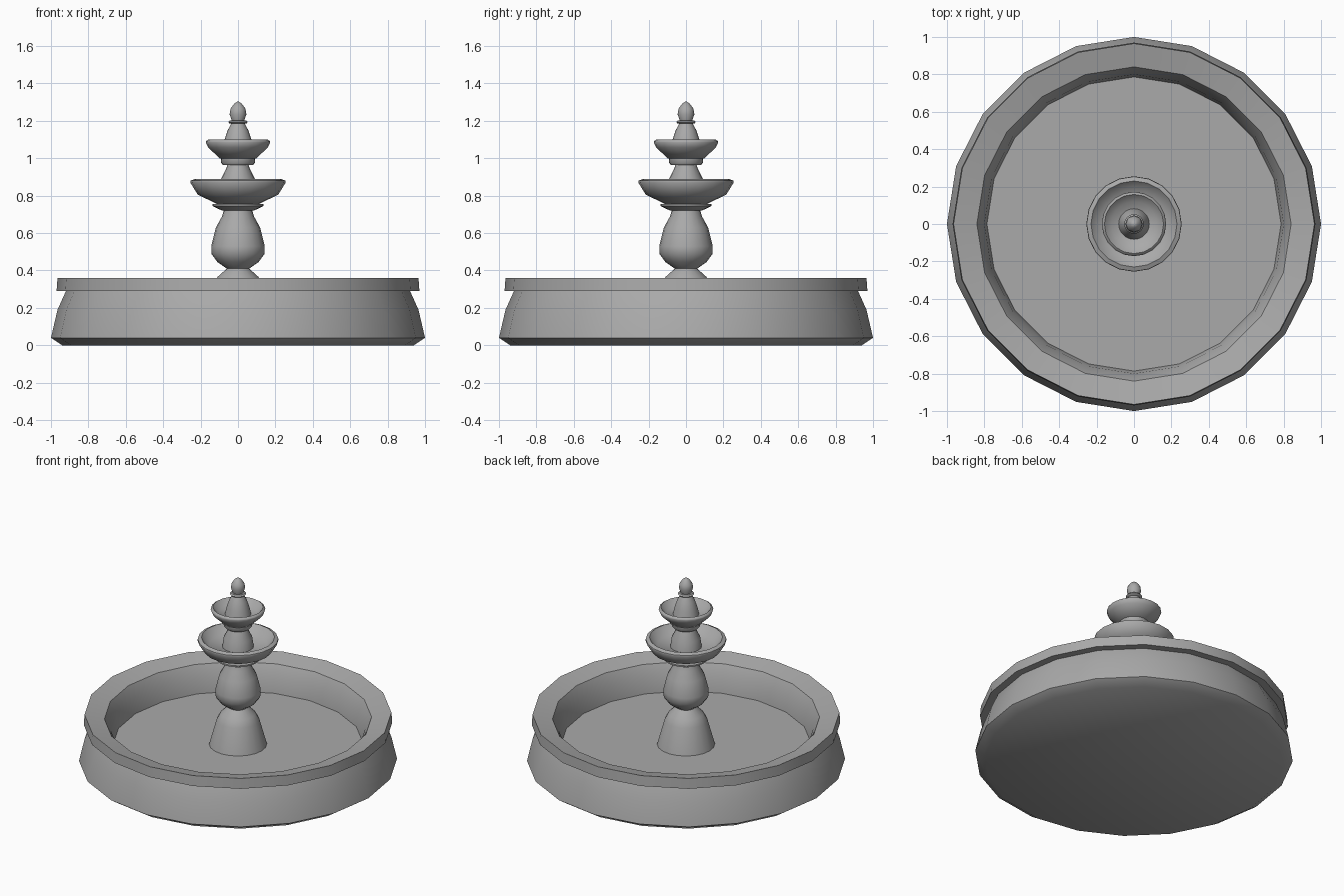
import bpy, bmesh, math

old = bpy.data.objects.get("Cube")
if old:
    bpy.data.objects.remove(old, do_unlink=True)

SIDES = 20

stone = bpy.data.materials.new("grey stone")
stone.use_nodes = True
GREY = (0.4, 0.4, 0.4, 1)
stone.diffuse_color = GREY
stone.node_tree.nodes["Principled BSDF"].inputs["Base Color"].default_value = GREY


def lathe(name, profile, angle=50):
    """Spin a (radius, height) profile about z; radius 0 makes a pole."""
    bm = bmesh.new()
    rings = []
    for r, z in profile:
        if r == 0:
            rings.append([bm.verts.new((0, 0, z))] * SIDES)
        else:
            turns = [2 * math.pi * i / SIDES for i in range(SIDES)]
            rings.append([bm.verts.new((r * math.cos(a), r * math.sin(a), z)) for a in turns])
    for low, high in zip(rings, rings[1:]):
        for i in range(SIDES):
            j = (i + 1) % SIDES
            corners = dict.fromkeys((low[i], low[j], high[j], high[i]))
            bm.faces.new(list(corners))
    mesh = bpy.data.meshes.new(name)
    bm.to_mesh(mesh)
    bm.free()
    mesh.materials.append(stone)
    obj = bpy.data.objects.new(name, mesh)
    bpy.context.collection.objects.link(obj)
    bpy.ops.object.select_all(action="DESELECT")
    obj.select_set(True)
    bpy.context.view_layer.objects.active = obj
    bpy.ops.object.shade_smooth_by_angle(angle=math.radians(angle))
    return obj


# Wide pool with flared wall, overhanging rim and curved inside
lathe("basin", [(0, 0), (0.94, 0), (1, 0.04), (0.965, 0.19), (0.92, 0.29),
                (0.97, 0.29), (0.965, 0.36), (0.84, 0.33), (0.8, 0.25), (0.785, 0.14)])
lathe("basin_floor", [(0.79, 0.15), (0, 0.15)])

# Tapered foot in the pool
lathe("pedestal", [(0.182, 0.15), (0.135, 0.32), (0.11, 0.365), (0.06, 0.41)])

# Vase-shaped stem with a thin saucer on top
lathe("stem", [(0.06, 0.41), (0.11, 0.445), (0.143, 0.49), (0.143, 0.53),
               (0.118, 0.63), (0.085, 0.69), (0.075, 0.725)])
lathe("saucer", [(0, 0.72), (0.085, 0.72), (0.137, 0.745), (0.137, 0.755), (0, 0.755)])

# Large bowl, hollow on top
lathe("lower_bowl", [(0, 0.755), (0.11, 0.755), (0.215, 0.805), (0.255, 0.87),
                     (0.253, 0.88), (0.23, 0.89), (0.18, 0.835), (0, 0.82)])

# Short column with a collar
lathe("upper_column", [(0.1, 0.82), (0.09, 0.89), (0.063, 0.945), (0.055, 0.97)])
lathe("collar", [(0, 0.963), (0.08, 0.963), (0.09, 0.975), (0.092, 1.0), (0, 1.0)])

# Small bowl, hollow on top
lathe("upper_bowl", [(0, 1.0), (0.098, 1.0), (0.16, 1.058), (0.172, 1.085),
                     (0.17, 1.092), (0.158, 1.1), (0.12, 1.06), (0, 1.04)])

# Finial: bell, ring and bud
lathe("finial_bell", [(0.085, 1.04), (0.072, 1.1), (0.055, 1.15), (0.036, 1.185)])
lathe("finial_ring", [(0, 1.185), (0.045, 1.185), (0.052, 1.193), (0.045, 1.202), (0, 1.202)])
lathe("finial_bud", [(0.033, 1.2), (0.045, 1.235), (0.04, 1.265), (0.02, 1.292), (0, 1.305)])
